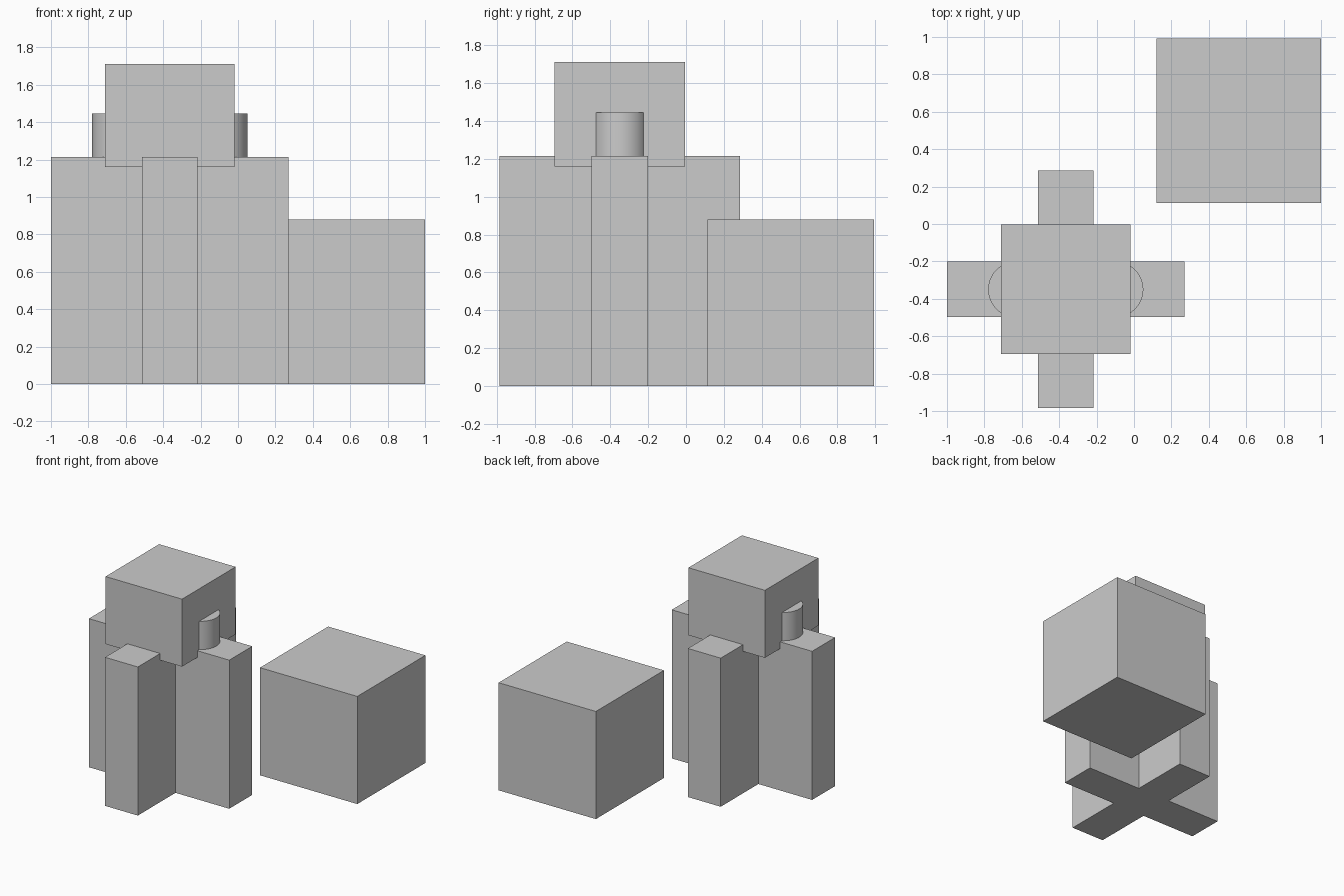
import bpy

if "Cube" in bpy.data.objects:
    bpy.data.objects.remove(bpy.data.objects["Cube"], do_unlink=True)

grey = bpy.data.materials.new("plain_grey")
grey.use_nodes = True
colour = (0.6, 0.6, 0.6, 1)
grey.diffuse_color = colour
grey.node_tree.nodes["Principled BSDF"].inputs["Base Color"].default_value = colour


def finish(name):
    ob = bpy.context.object
    ob.name = name
    ob.data.materials.append(grey)
    return ob


def box(name, centre, base, size):
    """Box standing on the height base, centred on (x, y)."""
    bpy.ops.mesh.primitive_cube_add(
        size=1, location=(centre[0], centre[1], base + size[2] / 2))
    bpy.context.object.scale = size
    bpy.ops.object.transform_apply(location=False, rotation=False, scale=True)
    return finish(name)


TOWER = (-0.365, -0.35)
WALL_TOP = 1.215
ARM_LENGTH, ARM_WIDTH = 1.27, 0.297

# Cross-shaped base: one long wall, with an arm to the front and one to the back
box("cross_wall", TOWER, 0, (ARM_LENGTH, ARM_WIDTH, WALL_TOP))
reach = (ARM_LENGTH - ARM_WIDTH) / 2
for name, side in (("front_arm", -1), ("back_arm", 1)):
    y = TOWER[1] + side * (ARM_WIDTH + reach) / 2
    box(name, (TOWER[0], y), 0, (ARM_WIDTH, reach, WALL_TOP))

# Block on top, sunk slightly into the cross
box("top_block", TOWER, 1.16, (0.692, 0.692, 0.552))

# Upright pegs poking out of the sides of the top block
for name, side in (("right_peg", -1), ("left_peg", 1)):
    bpy.ops.mesh.primitive_cylinder_add(
        vertices=48, radius=0.148, depth=0.27,
        location=(TOWER[0] + side * 0.267, TOWER[1], 1.311))
    finish(name)
    bpy.ops.object.shade_smooth_by_angle()

# Separate large cube
box("large_cube", (0.56, 0.553), 0, (0.88, 0.88, 0.88))
